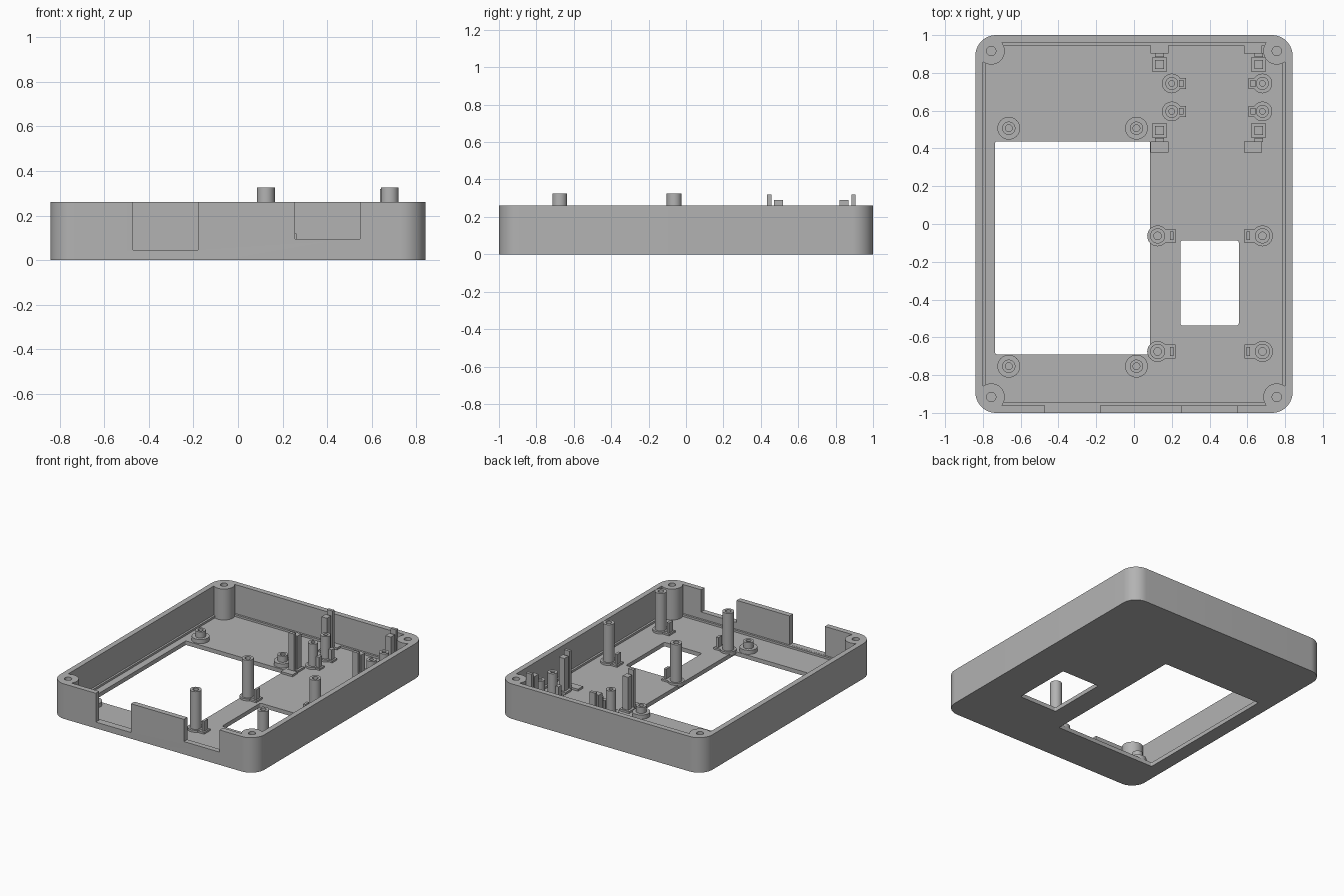
import bpy, bmesh, math

cube = bpy.data.objects.get("Cube")
if cube:
    bpy.data.objects.remove(cube, do_unlink=True)

grey = bpy.data.materials.new("plain grey")
grey.use_nodes = True
grey.diffuse_color = (0.45, 0.45, 0.45, 1)
grey.node_tree.nodes["Principled BSDF"].inputs["Base Color"].default_value = (0.45, 0.45, 0.45, 1)

HX, HY, TOP, FLOOR, ROOT = 0.84, 1.0, 0.26, 0.03, 0.015


def finish(name, bm, smooth=True):
    bmesh.ops.recalc_face_normals(bm, faces=bm.faces)
    mesh = bpy.data.meshes.new(name)
    bm.to_mesh(mesh)
    bm.free()
    mesh.materials.append(grey)
    obj = bpy.data.objects.new(name, mesh)
    bpy.context.collection.objects.link(obj)
    if smooth:
        shade(obj)
    return obj


def shade(obj):
    bpy.ops.object.select_all(action='DESELECT')
    obj.select_set(True)
    bpy.context.view_layer.objects.active = obj
    bpy.ops.object.shade_smooth_by_angle(angle=math.radians(30))


def rounded_block(name, x0, x1, y0, y1, z0, z1, r=0.0, steps=12):
    """Upright block with rounded vertical corners."""
    bm = bmesh.new()
    pts = []
    corners = [(x1 - r, y1 - r), (x0 + r, y1 - r), (x0 + r, y0 + r), (x1 - r, y0 + r)]
    for q, (cx, cy) in enumerate(corners):
        for i in range(steps + 1 if r else 1):
            a = math.pi / 2 * (q + i / steps)
            pts.append((cx + r * math.cos(a), cy + r * math.sin(a), z0))
    base = bm.faces.new([bm.verts.new(p) for p in pts])
    ext = bmesh.ops.extrude_face_region(bm, geom=[base])["geom"]
    verts = [v for v in ext if isinstance(v, bmesh.types.BMVert)]
    bmesh.ops.translate(bm, verts=verts, vec=(0, 0, z1 - z0))
    return finish(name, bm, r > 0)


def turned(name, x, y, profile, sides=32):
    """Lathe a radius/height profile that starts and ends on the axis."""
    bm = bmesh.new()
    vs = [bm.verts.new((x + r, y, z)) for r, z in profile]
    es = [bm.edges.new(p) for p in zip(vs, vs[1:])]
    bmesh.ops.spin(bm, geom=vs + es, cent=(x, y, 0), axis=(0, 0, 1),
                   angle=math.tau, steps=sides)
    bmesh.ops.remove_doubles(bm, verts=bm.verts, dist=0.0001)
    return finish(name, bm)


def combine(body, tool, op):
    mod = body.modifiers.new(op, 'BOOLEAN')
    mod.operation, mod.object, mod.solver = op, tool, 'EXACT'
    bpy.context.view_layer.objects.active = body
    bpy.ops.object.modifier_apply(modifier=mod.name)
    bpy.data.objects.remove(tool, do_unlink=True)


def stepped_post(name, x, y, foot_r, foot_z, r, top, hole, depth):
    turned(name, x, y, [(0, ROOT), (foot_r, ROOT), (foot_r, foot_z), (r, foot_z),
                        (r, top), (hole, top), (hole, depth), (0, depth)])


def block(name, cx, cy, w, d, top):
    rounded_block(name, cx - w / 2, cx + w / 2, cy - d / 2, cy + d / 2, ROOT, top)


# Tray shell: outer body, ledge around the floor, main cavity
shell = rounded_block("tray_shell", -HX, HX, -HY, HY, 0, TOP, 0.11)
for inset, z, r in ((0.04, 0.045, 0.07), (0.055, FLOOR, 0.055)):
    combine(shell, rounded_block("cavity", inset - HX, HX - inset, inset - HY, HY - inset,
                                 z, 0.4, r), 'DIFFERENCE')

# Screw columns in the four corners
corners = [(sx * 0.756, sy * 0.916) for sx in (-1, 1) for sy in (-1, 1)]
for x, y in corners:
    combine(shell, turned("column", x, y, [(0, ROOT), (0.072, ROOT), (0.072, TOP), (0, TOP)]), 'UNION')
for x, y in corners:
    combine(shell, turned("bore", x, y, [(0, 0.06), (0.025, 0.06), (0.025, 0.4), (0, 0.4)]), 'DIFFERENCE')

# Floor windows
combine(shell, rounded_block("window", -0.735, 0.085, -0.69, 0.437, -0.1, 0.1, 0.008, 4), 'DIFFERENCE')
combine(shell, rounded_block("window", 0.245, 0.555, -0.537, -0.087, -0.1, 0.1, 0.012, 4), 'DIFFERENCE')

# Notches in the front wall
for x0, x1, z in ((-0.47, -0.18, 0.046), (0.255, 0.548, 0.095)):
    combine(shell, rounded_block("notch", x0, x1, -1.1, -0.93, z, 0.4), 'DIFFERENCE')
shade(shell)

# Tall board posts, each with a clip on its inner side
for x, side in ((0.125, 1), (0.68, -1)):
    for y in (-0.063, -0.675):
        stepped_post("tall_post", x, y, 0.055, 0.045, 0.04, 0.325, 0.02, 0.2)
        block("clip_foot", x + side * 0.055, y, 0.08, 0.075, 0.043)
        block("clip", x + side * 0.075, y, 0.018, 0.045, 0.117)

# Short display posts around the large window
for x in (-0.663, 0.013):
    for y in (-0.753, 0.507):
        stepped_post("display_post", x, y, 0.06, 0.06, 0.035, 0.105, 0.018, 0.045)

# Connector supports, mirrored about their own middle
MID = 0.67
for x, side in ((0.2, 1), (0.68, -1)):
    pin_x = 0.135 if side > 0 else 0.66
    for s in (-1, 1):
        y = MID + s * 0.074
        stepped_post("connector_post", x, y, 0.052, 0.045, 0.034, 0.21, 0.015, 0.12)
        block("connector_foot", x + side * 0.037, y, 0.075, 0.06, 0.043)
        block("connector_rib", x + side * 0.05, y, 0.025, 0.035, 0.12)
        y = MID + s * 0.175
        block("pin_foot", pin_x, y, 0.08, 0.075, 0.045)
        block("pin", pin_x, y, 0.045, 0.048, 0.29)
        block("hook_foot", pin_x - (0.03 if side < 0 else 0), MID + s * 0.262,
              0.095, 0.058, 0.045)
        block("hook", pin_x, MID + s * 0.225, 0.045, 0.022, 0.32)
